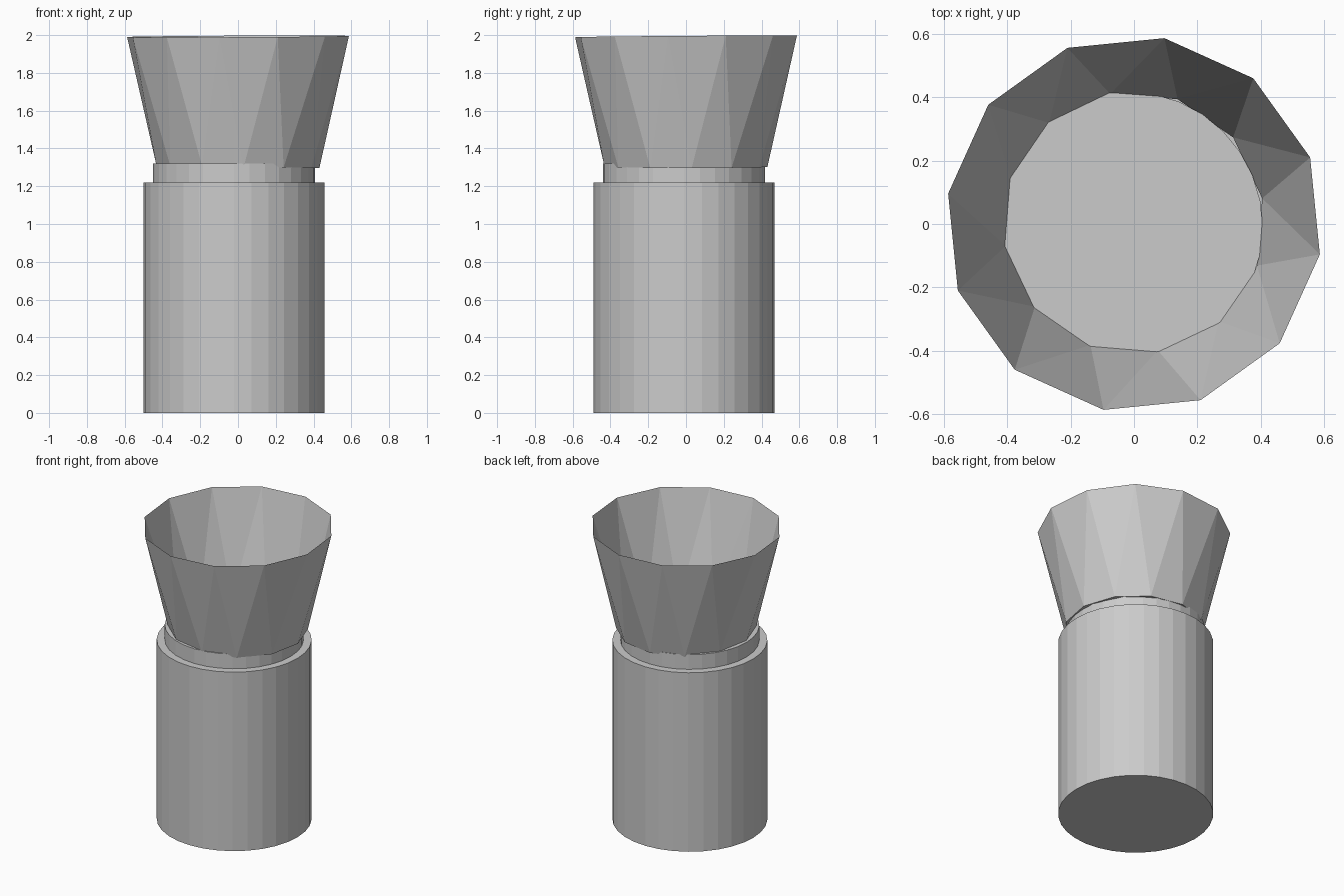
import bpy, bmesh
from math import cos, sin, radians

if "Cube" in bpy.data.objects:
    bpy.data.objects.remove(bpy.data.objects["Cube"])


def cylinder(name, radius, z0, z1, x, y, sides=32):
    bpy.ops.mesh.primitive_cylinder_add(vertices=sides, radius=radius, depth=z1 - z0,
                                        location=(x, y, (z0 + z1) / 2))
    bpy.context.object.name = name


def ring(bm, radius, phase, z, tilt_x, tilt_y, cy=0.0, n=12):
    verts = []
    for i in range(n):
        a = radians(phase + 360 * i / n)
        x, y = radius * cos(a), radius * sin(a) + cy
        verts.append(bm.verts.new((x, y, z + tilt_x * x + tilt_y * y)))
    return verts


def antiprism(bm, top, low, flip=False):
    # low[i] lies between top[i] and top[i + 1]
    n = len(top)
    for i in range(n):
        j = (i + 1) % n
        for f in ((top[i], low[i], top[j]), (top[j], low[i], low[j])):
            bm.faces.new(f[::-1] if flip else f)


# Body and the narrower neck, slightly off the cup's axis
cylinder("body", 0.479, 0.0, 1.22, -0.022, -0.01)
cylinder("neck", 0.429, 1.20, 1.32, -0.022, -0.01)

# Flared twelve-sided cup: twisted outer and inner walls meeting at the rim
bm = bmesh.new()
rim = ring(bm, 0.595, -9.3, 1.993, 0.005, 0.007)
outer = ring(bm, 0.432, 4, 1.302, -0.012, 0.0)
inner = ring(bm, 0.412, 10.5, 1.304, -0.012, 0.0, cy=0.006)
antiprism(bm, rim, outer)
antiprism(bm, rim, inner, flip=True)
for i in range(12):
    j = (i + 1) % 12
    bm.faces.new((outer[j], outer[i], inner[i], inner[j]))
mesh = bpy.data.meshes.new("flared_cup")
bm.to_mesh(mesh)
bm.free()
bpy.context.collection.objects.link(bpy.data.objects.new("flared_cup", mesh))
